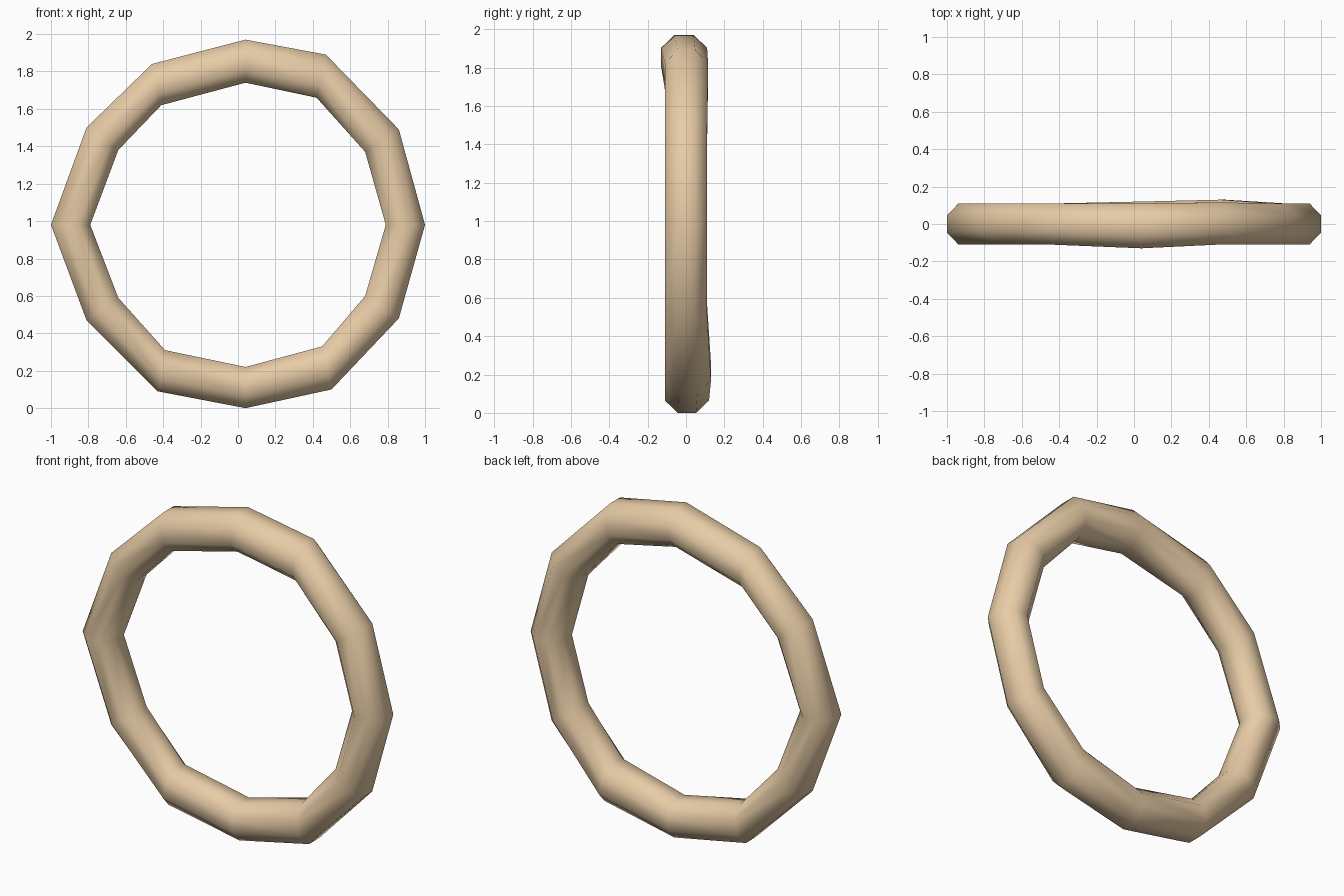
import bpy, bmesh, math
from mathutils import Vector

if "Cube" in bpy.data.objects:
    bpy.data.objects.remove(bpy.data.objects["Cube"])

# Ring stations: outer rim (x, z), inner rim (x, z), y extents
STATIONS = [
    ((1.00, 0.98), (0.79, 0.98), (-.11, .11)),
    ((0.86, 1.49), (0.68, 1.37), (-.11, .11)),
    ((0.47, 1.89), (0.42, 1.66), (-.11, .115)),
    ((0.04, 1.97), (0.04, 1.74), (-.13, .11)),
    ((-0.46, 1.84), (-0.41, 1.62), (-.11, .11)),
    ((-0.81, 1.50), (-0.64, 1.38), (-.11, .11)),
    ((-1.00, 0.98), (-0.79, 0.98), (-.11, .11)),
    ((-0.81, 0.47), (-0.64, 0.59), (-.11, .11)),
    ((-0.43, 0.09), (-0.39, 0.31), (-.11, .11)),
    ((0.04, 0.00), (0.04, 0.22), (-.11, .12)),
    ((0.50, 0.10), (0.45, 0.33), (-.11, .13)),
    ((0.86, 0.48), (0.68, 0.60), (-.11, .11)),
]
SIDES = 8

bm = bmesh.new()
rings = []
for (ox, oz), (ix, iz), (y0, y1) in STATIONS:
    outer, inner = Vector((ox, 0, oz)), Vector((ix, 0, iz))
    mid, radial = (outer + inner) / 2, (outer - inner) / 2
    ring = []
    # Octagonal section with its flats facing outward and sideways
    for k in range(SIDES):
        a = (k + 0.5) * math.tau / SIDES
        s = 1 / math.cos(math.pi / SIDES)
        p = mid + radial * (math.cos(a) * s)
        p.y = (y0 + y1) / 2 + (y1 - y0) / 2 * math.sin(a) * s
        ring.append(bm.verts.new(p))
    rings.append(ring)

# Skin neighbouring sections into a closed hoop
for i, a in enumerate(rings):
    b = rings[(i + 1) % len(rings)]
    for k in range(SIDES):
        n = (k + 1) % SIDES
        bm.faces.new((a[k], a[n], b[n], b[k])).smooth = True
bmesh.ops.recalc_face_normals(bm, faces=bm.faces)

mesh = bpy.data.meshes.new("ring")
bm.to_mesh(mesh)
bm.free()
ring_obj = bpy.data.objects.new("ring", mesh)
bpy.context.collection.objects.link(ring_obj)

# Warm tan finish
mat = bpy.data.materials.new("tan")
mat.diffuse_color = (0.8, 0.6, 0.38, 1)
mat.use_nodes = True
mat.node_tree.nodes["Principled BSDF"].inputs["Base Color"].default_value = mat.diffuse_color
mesh.materials.append(mat)
